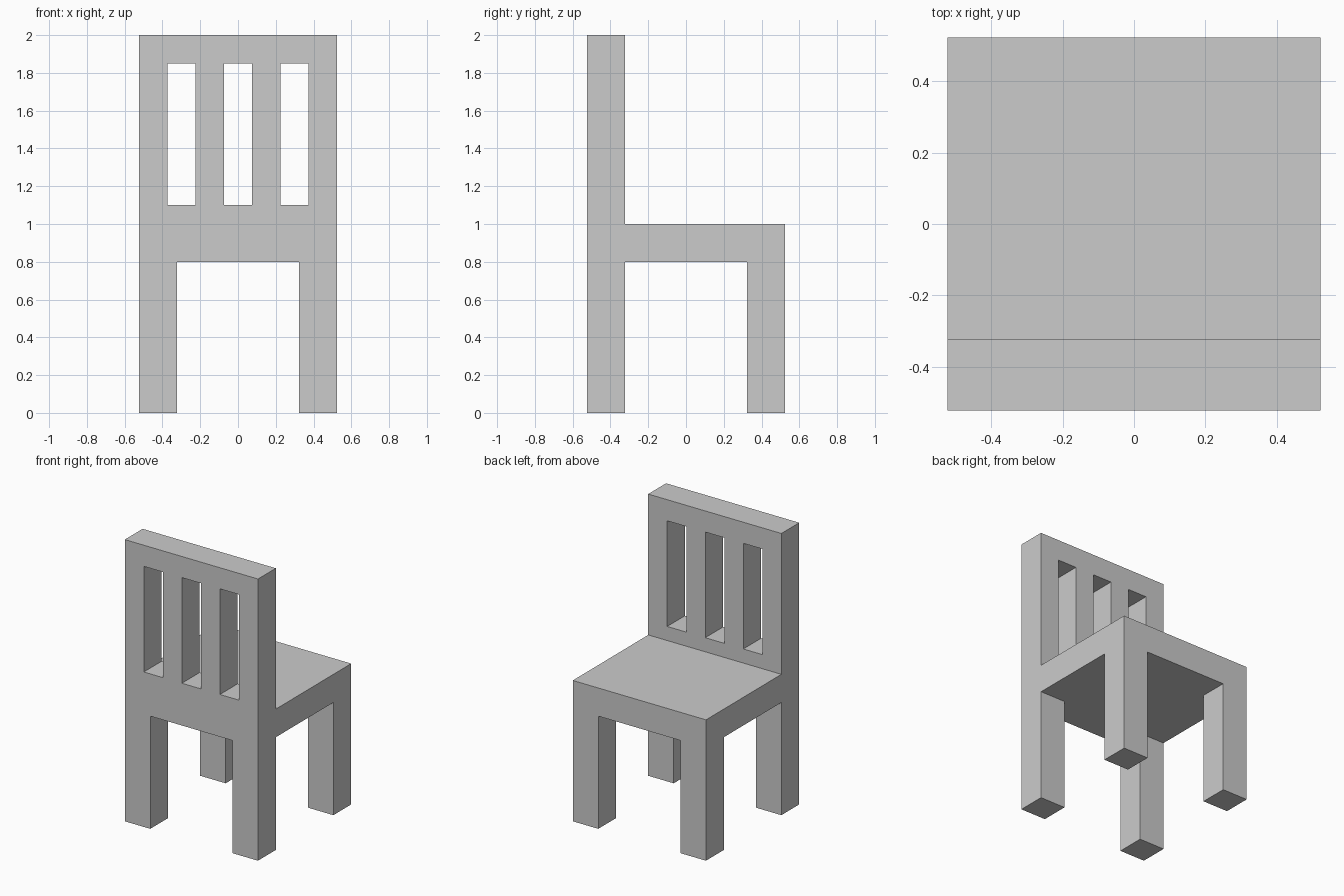
import bpy
import bmesh

if "Cube" in bpy.data.objects:
    bpy.data.objects.remove(bpy.data.objects["Cube"])

HALF = 0.523            # half the chair's width and depth
LEG = 0.2               # leg and back thickness
INNER = HALF - LEG
SEAT_LOW, SEAT_TOP, TOP = 0.8, 1.0, 2.0
SLAT = 2 * HALF / 7     # slats and slots share the back equally


def box(name, x, y, z):
    """Box from (min, max) ranges."""
    bm = bmesh.new()
    bmesh.ops.create_cube(bm, size=1)
    for v in bm.verts:
        v.co = [r[0] if c < 0 else r[1] for c, r in zip(v.co, (x, y, z))]
    mesh = bpy.data.meshes.new(name)
    bm.to_mesh(mesh)
    bm.free()
    obj = bpy.data.objects.new(name, mesh)
    bpy.context.collection.objects.link(obj)
    return obj


def panel(name, outlines, y0, y1):
    """Upright panel extruded from x-z outlines; inner outlines become holes."""
    curve = bpy.data.curves.new(name, 'CURVE')
    curve.dimensions = '2D'
    curve.fill_mode = 'BOTH'
    curve.extrude = (y1 - y0) / 2
    for pts in outlines:
        spline = curve.splines.new('POLY')
        spline.points.add(len(pts) - 1)
        for p, (x, z) in zip(spline.points, pts):
            p.co = (x, z, 0, 1)
        spline.use_cyclic_u = True
        spline.use_smooth = False
    obj = bpy.data.objects.new(name, curve)
    bpy.context.collection.objects.link(obj)
    obj.location.y = (y0 + y1) / 2
    obj.rotation_euler.x = 1.5707963268
    # Turn into a clean welded mesh
    bpy.context.view_layer.objects.active = obj
    obj.select_set(True)
    bpy.ops.object.convert(target='MESH')
    bm = bmesh.new()
    bm.from_mesh(obj.data)
    bmesh.ops.remove_doubles(bm, verts=bm.verts, dist=1e-4)
    bmesh.ops.recalc_face_normals(bm, faces=bm.faces)
    for f in bm.faces:
        f.smooth = False
    bm.to_mesh(obj.data)
    bm.free()
    obj.select_set(False)
    return obj


# Back frame: two rear legs, rails and slats in one slotted panel
outline = [(-HALF, 0), (-INNER, 0), (-INNER, SEAT_LOW), (INNER, SEAT_LOW),
           (INNER, 0), (HALF, 0), (HALF, TOP), (-HALF, TOP)]
slots = []
for i in (-1, 0, 1):
    x0, x1 = (2 * i - 0.5) * SLAT, (2 * i + 0.5) * SLAT
    slots.append([(x0, 1.1), (x0, 1.85), (x1, 1.85), (x1, 1.1)])
panel("back_frame", [outline] + slots, -HALF, -INNER)

# Seat slab
box("seat", (-HALF, HALF), (-INNER, HALF), (SEAT_LOW, SEAT_TOP))

# Legs at the open side of the seat
for side, x in (("left", (-HALF, -INNER)), ("right", (INNER, HALF))):
    box("seat_leg_" + side, x, (INNER, HALF), (0, SEAT_LOW))
